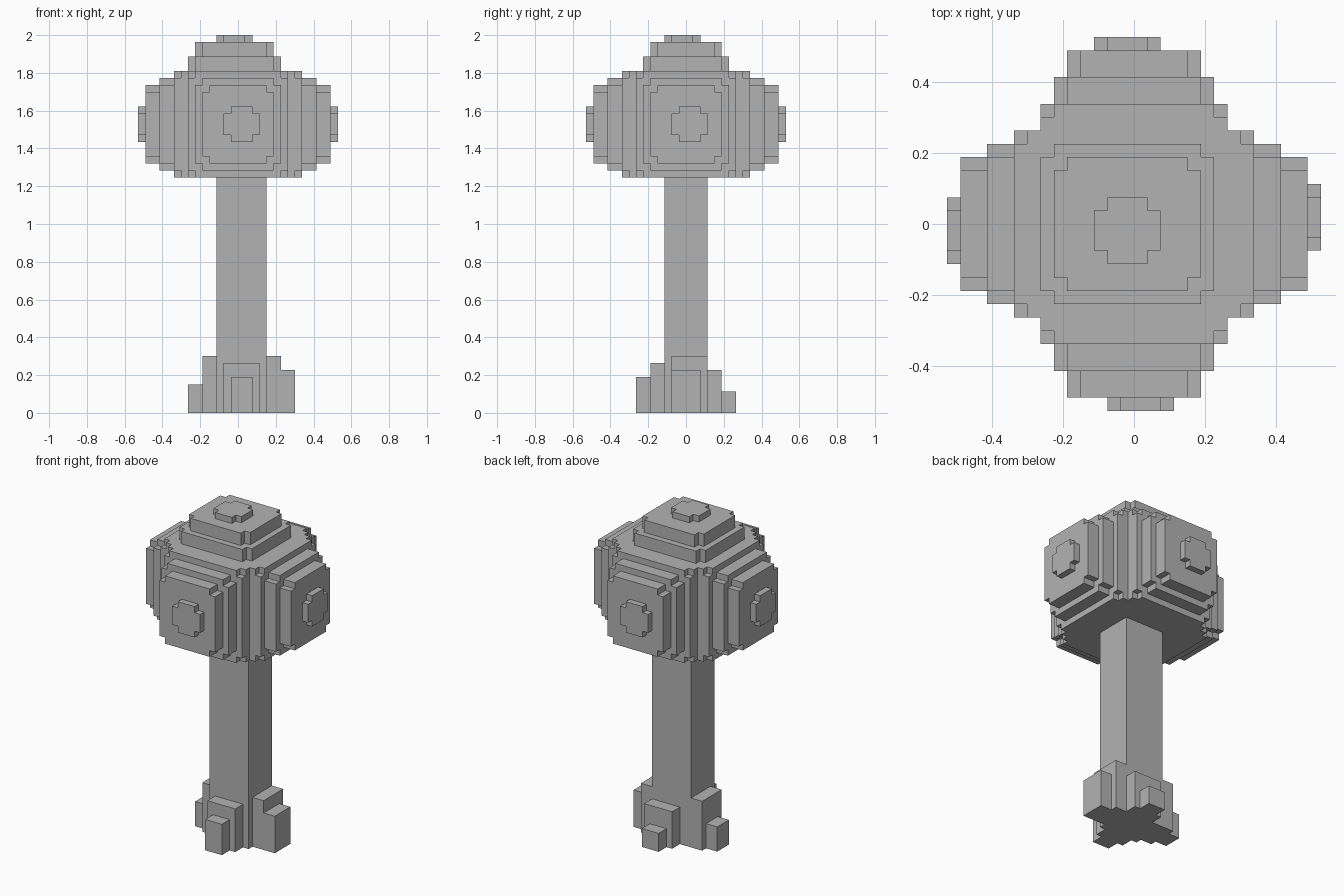
import bpy
import bmesh
from itertools import product

if "Cube" in bpy.data.objects:
    bpy.data.objects.remove(bpy.data.objects["Cube"], do_unlink=True)

CELL = 2 / 53  # edge length of one block

grey = bpy.data.materials.new("plain grey")
grey.use_nodes = True
grey.diffuse_color = (0.45, 0.45, 0.45, 1)
grey.node_tree.nodes["Principled BSDF"].inputs["Base Color"].default_value = (0.45, 0.45, 0.45, 1)


def block(x, y, z):
    """Cells of a plain box given three (low, high) ranges."""
    return set(product(range(*x), range(*y), range(*z)))


def slab(axis, *ranges):
    """Box with its four corner columns along the axis removed."""
    a, b = [i for i in range(3) if i != axis]
    ends = [(r[0], r[1] - 1) for r in ranges]
    return {c for c in block(*ranges) if not (c[a] in ends[a] and c[b] in ends[b])}


# Canopy core: a crossed block
canopy = block((-8, 8), (-7, 7), (33, 48)) | block((-7, 7), (-8, 8), (33, 48))

# Stepped slabs on the four sides: depth range, half width, height range
steps = [((8, 9), 7, (33, 48)), ((9, 11), 6, (34, 47)), ((11, 13), 5, (35, 46))]
for axis in (0, 1):
    for side in (-1, 1):
        for (near, far), half, height in steps:
            depth = (near, far) if side > 0 else (-far, -near)
            across = (-half, half)
            pair = (depth, across) if axis == 0 else (across, depth)
            canopy |= slab(axis, *pair, height)
        # Small cap, shifted by one block
        depth = (13, 14) if side > 0 else (-14, -13)
        shifted = (-2, 3) if (side > 0) == (axis == 0) else (-3, 2)
        pair = (depth, shifted) if axis == 0 else (shifted, depth)
        canopy |= slab(axis, *pair, (38, 43))

# Stepped top
canopy |= slab(2, (-7, 6), (-6, 6), (48, 50))
canopy |= slab(2, (-6, 5), (-5, 5), (50, 52))
canopy |= slab(2, (-3, 2), (-3, 2), (52, 53))

# Trunk and two-step roots
parts = {
    "canopy": canopy,
    "trunk": block((-3, 4), (-3, 3), (0, 33)),
    "left_root": block((4, 6), (-2, 3), (0, 8)) | block((6, 8), (-2, 2), (0, 6)),
    "right_root": block((-5, -3), (-2, 3), (0, 8)) | block((-7, -5), (-1, 2), (0, 4)),
    "front_root": block((-2, 3), (-5, -3), (0, 7)) | block((-1, 2), (-7, -5), (0, 5)),
    "back_root": block((-1, 4), (3, 5), (0, 6)) | block((0, 3), (5, 7), (0, 3)),
}
solid = set().union(*parts.values())


def build(name, cells):
    """Make a mesh from the exposed sides of the cells."""
    bm = bmesh.new()
    verts = {}

    def vert(p):
        if p not in verts:
            verts[p] = bm.verts.new([v * CELL for v in p])
        return verts[p]

    for cell in sorted(cells):
        for axis, side in product(range(3), (0, 1)):
            beyond = list(cell)
            beyond[axis] += 1 if side else -1
            if tuple(beyond) in solid:
                continue
            a, b = (axis + 1) % 3, (axis + 2) % 3
            corners = []
            for da, db in ((0, 0), (1, 0), (1, 1), (0, 1)):
                p = list(cell)
                p[axis] += side
                p[a] += da
                p[b] += db
                corners.append(vert(tuple(p)))
            bm.faces.new(corners if side else corners[::-1])
    mesh = bpy.data.meshes.new(name)
    bm.to_mesh(mesh)
    bm.free()
    mesh.materials.append(grey)
    bpy.context.collection.objects.link(bpy.data.objects.new(name, mesh))


for part_name, part_cells in parts.items():
    build(part_name, part_cells)
